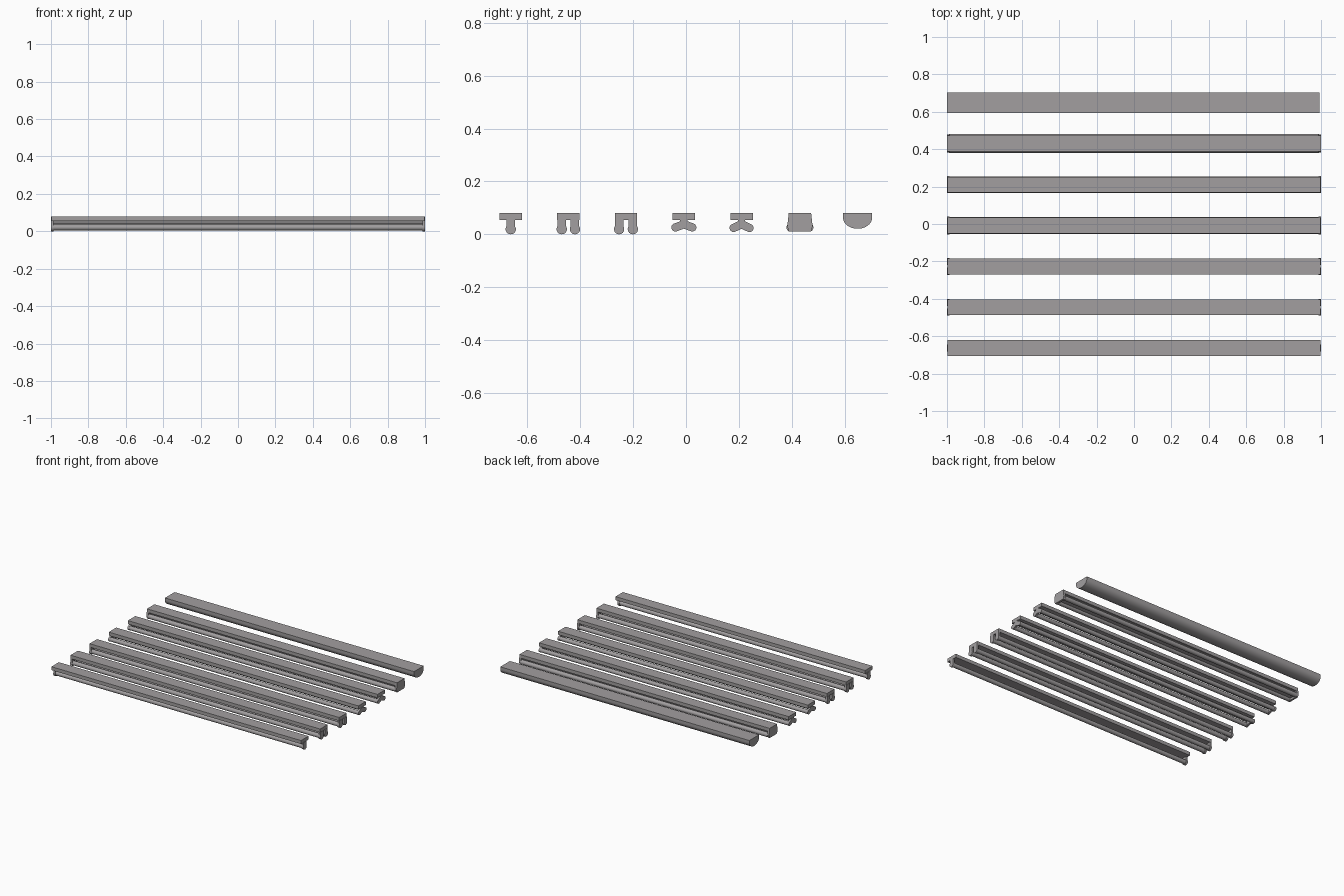
import bpy, math

if "Cube" in bpy.data.objects:
    bpy.data.objects.remove(bpy.data.objects["Cube"])

grey = bpy.data.materials.new("fixture_grey")
grey.diffuse_color = (0.36, 0.345, 0.35, 1)
grey.use_nodes = True
grey.node_tree.nodes["Principled BSDF"].inputs["Base Color"].default_value = grey.diffuse_color


def extrude(name, outline, x0, x1, smooth=False):
    """Prism along x from a (y, z) outline."""
    n = len(outline)
    verts = [(x, y, z) for x in (x0, x1) for y, z in outline]
    faces = [(i, (i + 1) % n, n + (i + 1) % n, n + i) for i in range(n)]
    faces += [tuple(reversed(range(n))), tuple(range(n, 2 * n))]
    mesh = bpy.data.meshes.new(name)
    mesh.from_pydata(verts, [], faces)
    mesh.materials.append(grey)
    ob = bpy.data.objects.new(name, mesh)
    bpy.context.collection.objects.link(ob)
    bpy.ops.object.select_all(action='DESELECT')
    ob.select_set(True)
    bpy.context.view_layer.objects.active = ob
    bpy.ops.object.mode_set(mode='EDIT')
    bpy.ops.mesh.select_all(action='SELECT')
    bpy.ops.mesh.normals_make_consistent(inside=False)
    bpy.ops.object.mode_set(mode='OBJECT')
    if smooth:
        bpy.ops.object.shade_smooth_by_angle(angle=math.radians(35))
    return ob


def circle(y, z, r, n=20):
    return [(y + r * math.cos(2 * math.pi * i / n),
             z + r * math.sin(2 * math.pi * i / n)) for i in range(n)]


def box(y, w, z0, z1):
    return [(y - w, z0), (y + w, z0), (y + w, z1), (y - w, z1)]


def capsule(ya, za, yb, zb, r, n=8):
    """Rounded bar from a to b."""
    a = math.atan2(zb - za, yb - ya)
    pts = []
    for cy, cz, start in ((yb, zb, a - math.pi / 2), (ya, za, a + math.pi / 2)):
        pts += [(cy + r * math.cos(start + math.pi * i / n),
                 cz + r * math.sin(start + math.pi * i / n)) for i in range(n + 1)]
    return pts


def at_ends(name, outline, t=0.014, smooth=True):
    for side, x0, x1 in (("left", -1, -1 + t), ("right", 1 - t, 1)):
        extrude(f"{name}_{side}", outline, x0, x1, smooth)


def tube(name, y, z, r):
    extrude(name, circle(y, z, r), -0.988, 0.988, True)


def housing(name, y):
    extrude(name + "_housing", box(y, 0.0425, 0.055, 0.08), -0.998, 0.998)


def hanging_lamp(name, y, offsets):
    """Flat housing with tubes hung from upright sockets."""
    housing(name, y)
    for k, d in enumerate(offsets):
        c, r = y + d, 0.0195
        arc = [(c + r * math.cos(a), 0.0195 + r * math.sin(a))
               for a in [math.radians(145 + 250 * i / 16) for i in range(17)]]
        socket = arc + [(c + 0.016, 0.056), (c - 0.016, 0.056)]
        at_ends(f"{name}_socket_{k}", socket)
        tube(f"{name}_tube_{k}", c, 0.0205, 0.0155)


def splayed_lamp(name, y, reach, drop):
    """Flat housing with two tubes on sloping arms."""
    housing(name, y)
    at_ends(name + "_stem", box(y, 0.014, 0.035, 0.056), smooth=False)
    for k, s in enumerate((-1, 1)):
        at_ends(f"{name}_arm_{k}",
                capsule(y, 0.038, y + s * reach, drop, 0.0155))
        tube(f"{name}_tube_{k}", y + s * reach, drop, 0.0145)


hanging_lamp("single_lamp", -0.663, (0,))
hanging_lamp("twin_lamp", -0.445, (-0.025, 0.025))
hanging_lamp("close_twin_lamp", -0.227, (-0.026, 0.026))
splayed_lamp("splayed_lamp", -0.008, 0.032, 0.026)
splayed_lamp("wide_splayed_lamp", 0.21, 0.030, 0.024)

# Boxed lamp: deep core, side tubes and full end plates
yc = 0.431
housing("boxed_lamp", yc)
extrude("boxed_lamp_core", [(yc - 0.03, 0.056), (yc - 0.018, 0.025),
                            (yc + 0.018, 0.025), (yc + 0.03, 0.056)], -0.99, 0.99)
at_ends("boxed_lamp_end_plate",
        [(yc - 0.0425, 0.08), (yc - 0.048, 0.03), (yc - 0.042, 0.01),
         (yc + 0.042, 0.01), (yc + 0.048, 0.03), (yc + 0.0425, 0.08)], smooth=False)
for k, s in enumerate((-1, 1)):
    tube(f"boxed_lamp_tube_{k}", yc + s * 0.035, 0.026, 0.016)

# Rounded diffuser lamp
yc = 0.649
bowl = [(yc - 0.055 * math.cos(math.pi * i / 24),
         0.063 - 0.042 * math.sin(math.pi * i / 24)) for i in range(25)]
extrude("round_diffuser", bowl + [(yc + 0.055, 0.08), (yc - 0.055, 0.08)],
        -1, 0.992, True)
